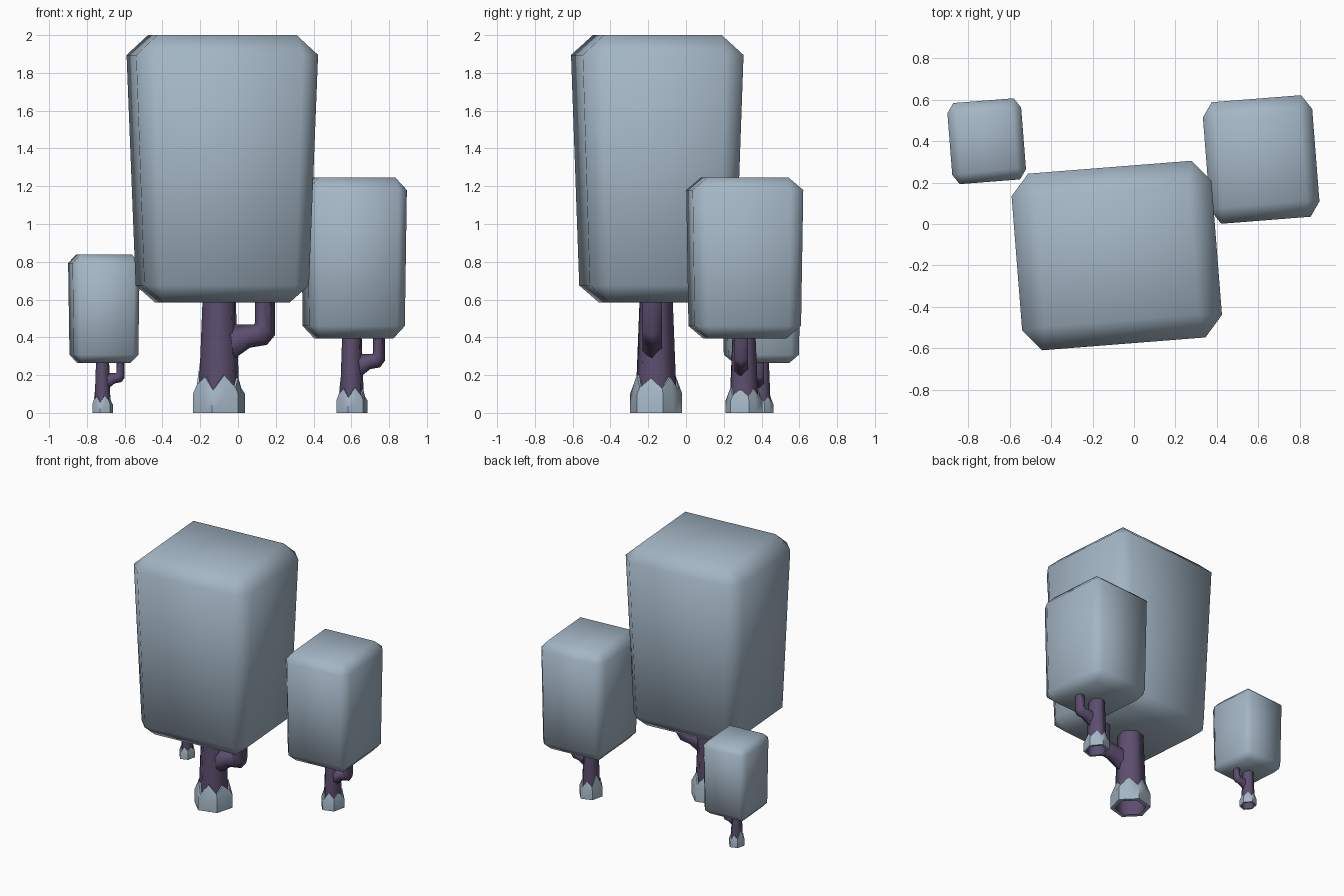
import bpy, bmesh, math
from mathutils import Vector

if "Cube" in bpy.data.objects:
    bpy.data.objects.remove(bpy.data.objects["Cube"])


def material(name, rgb):
    m = bpy.data.materials.new(name)
    m.diffuse_color = (*rgb, 1)
    m.use_nodes = True
    m.node_tree.nodes["Principled BSDF"].inputs["Base Color"].default_value = m.diffuse_color
    return m


FROST = material("frosty_blue_grey", (0.37, 0.47, 0.56))
BARK = material("purple_bark", (0.107, 0.076, 0.158))


def finish(name, bm, mat, angle):
    bmesh.ops.recalc_face_normals(bm, faces=bm.faces)
    me = bpy.data.meshes.new(name)
    bm.to_mesh(me)
    bm.free()
    me.materials.append(mat)
    ob = bpy.data.objects.new(name, me)
    bpy.context.collection.objects.link(ob)
    bpy.ops.object.select_all(action='DESELECT')
    ob.select_set(True)
    bpy.context.view_layer.objects.active = ob
    if angle is None:
        bpy.ops.object.shade_smooth()
    else:
        bpy.ops.object.shade_smooth_by_angle(angle=math.radians(angle))
    return ob


def loft(bm, rings, cap_end=True):
    vs = [[bm.verts.new(p) for p in r] for r in rings]
    for a, b in zip(vs, vs[1:]):
        n = len(a)
        for i in range(n):
            j = (i + 1) % n
            bm.faces.new((a[i], a[j], b[j], b[i]))
    if cap_end:
        bm.faces.new(vs[-1])


def hexagon(r, z):
    return [Vector((r * math.cos(t), r * math.sin(t), z))
            for t in (math.radians(15 + 60 * i) for i in range(6))]


def crown(name, centre, size, zs, taper):
    """Tapered box with chamfered edges; zs = bottom, low shoulder, high shoulder, top."""
    bm = bmesh.new()
    hx, hy = 0.483 * size[0], 0.427 * size[1]      # full half size
    ex, ey = 0.395 * size[0], 0.325 * size[1]      # ends of the straight edges
    tx, ty = 0.37 * size[0], 0.313 * size[1]       # top and bottom panels
    rot = math.radians(4.5)
    c, s = math.cos(rot), math.sin(rot)

    def vert(x, y, z, k):
        x, y = x * k, y * k
        return bm.verts.new((centre[0] + x * c - y * s, centre[1] + x * s + y * c, z))

    def panel(z, k):
        return [vert(a * tx, b * ty, z, k) for a, b in ((1, 1), (-1, 1), (-1, -1), (1, -1))]

    def octagon(z, k):
        pts = ((hx, ey), (ex, hy), (-ex, hy), (-hx, ey),
               (-hx, -ey), (-ex, -hy), (ex, -hy), (hx, -ey))
        return [vert(x, y, z, k) for x, y in pts]

    bottom, low = panel(zs[0], taper), octagon(zs[1], taper)
    high, top = octagon(zs[2], 1), panel(zs[3], 1)
    for i in range(8):
        j = (i + 1) % 8
        bm.faces.new((low[i], low[j], high[j], high[i]))
    for p, o in ((bottom, low), (top, high)):
        bm.faces.new(p)
        for i in range(4):
            bm.faces.new((p[i], o[2 * i], o[2 * i + 1]))
            bm.faces.new((p[i], o[2 * i + 1], o[(2 * i + 2) % 8], p[(i + 1) % 4]))
    finish(name, bm, FROST, None)


def trunk(name, base, scale):
    bm = bmesh.new()
    # tapered six-sided stem, open at the foot
    loft(bm, [hexagon(0.113, 0.0), hexagon(0.107, 0.2), hexagon(0.086, 0.72)])
    # elbow branch: (upper x, upper z, lower x, lower z) for each ring
    rings = []
    for ux, uz, lx, lz in ((0.0, 0.467, 0.0, 0.23), (0.14, 0.467, 0.163, 0.345),
                           (0.185, 0.467, 0.253, 0.36), (0.19, 0.48, 0.295, 0.41),
                           (0.19, 0.72, 0.295, 0.72)):
        u, l = Vector((ux, -0.02, uz)), Vector((lx, -0.02, lz))
        mid, half = (u + l) / 2, (u - l) / 2
        rings.append([mid + half * math.cos(t) + Vector((0, 0.06 * math.sin(t), 0))
                      for t in (math.tau * i / 6 for i in range(6))])
    loft(bm, rings)
    place(finish(name, bm, BARK, 62), base, scale)


def collar(name, base, scale):
    """Frost collar with a zigzag top edge around the foot of the trunk."""
    bm = bmesh.new()

    def ring(r, zs):
        pts = hexagon(r, 0)
        out = []
        for i in range(6):
            out += [pts[i], (pts[i] + pts[(i + 1) % 6]) / 2]
        return [Vector((p.x, p.y, z)) for p, z in zip(out, zs)]

    zigzag = [0.13, 0.19, 0.125, 0.2, 0.14, 0.265, 0.15, 0.19, 0.12, 0.2, 0.135, 0.185]
    flat = [0.0] * 12
    loft(bm, [ring(0.112, flat), ring(0.143, flat), ring(0.143, [0.1] * 12),
              ring(0.122, zigzag), ring(0.1, zigzag)], cap_end=False)
    place(finish(name, bm, FROST, 40), base, scale)


def place(ob, base, scale):
    ob.location = (base[0], base[1], 0)
    ob.scale = scale


# name, trunk base, trunk scale, crown centre, crown size, crown heights, taper
TREES = (
    ("large", (-0.1, -0.158), (1, 1, 1), (-0.083, -0.152), (1, 1),
     (0.584, 0.675, 1.895, 2.0), 0.905),
    ("medium", (0.603, 0.307), (0.59, 0.7, 0.67), (0.613, 0.311), (0.547, 0.688),
     (0.395, 0.46, 1.18, 1.247), 0.962),
    ("small", (-0.717, 0.398), (0.395, 0.465, 0.453), (-0.71, 0.399), (0.369, 0.459),
     (0.265, 0.308, 0.793, 0.838), 0.962),
)
for name, base, scale, centre, size, zs, taper in TREES:
    trunk(name + "_tree_trunk", base, scale)
    collar(name + "_tree_frost_collar", base, scale)
    crown(name + "_tree_crown", centre, size, zs, taper)
